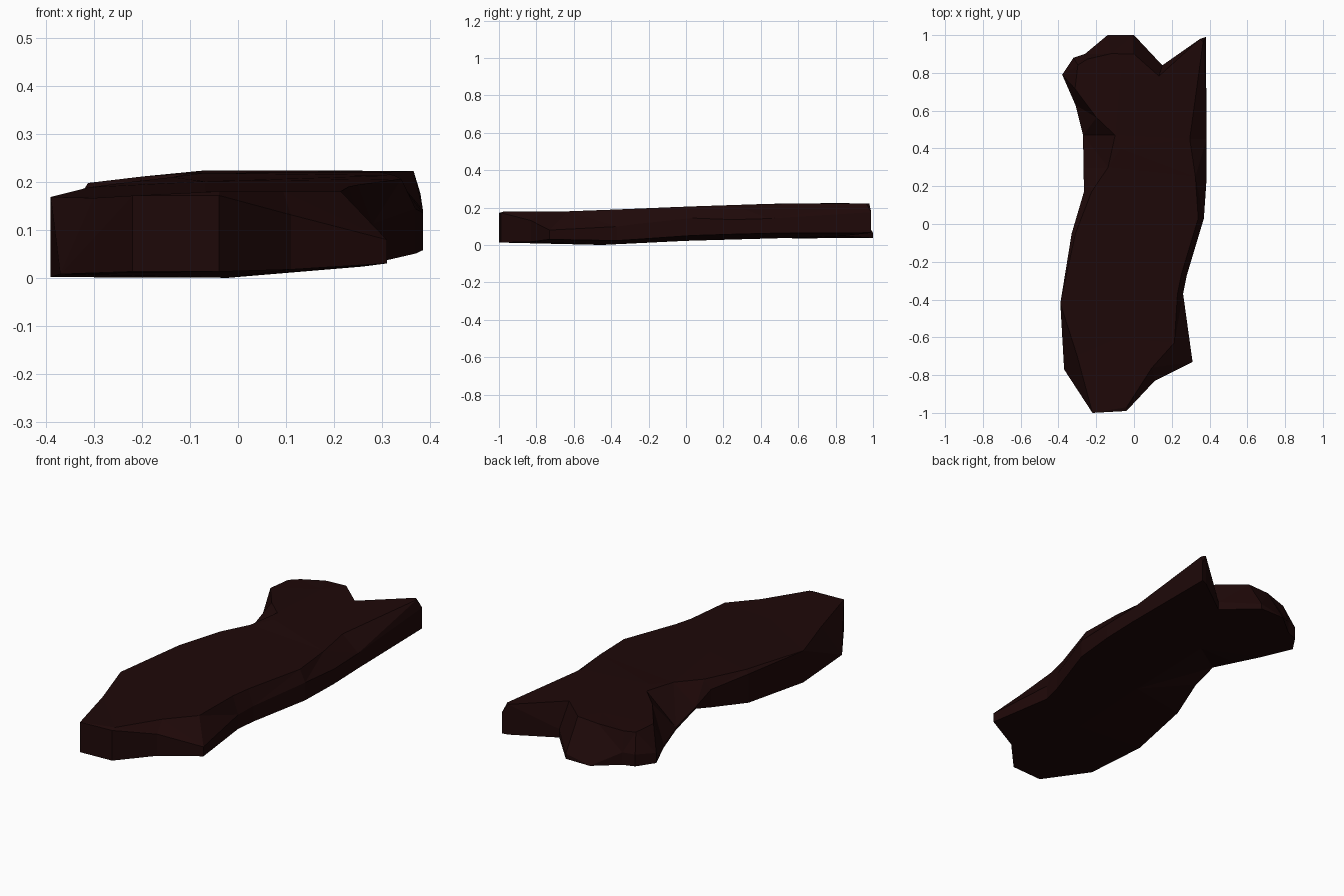
import bpy
import bmesh
from mathutils import Vector
from mathutils.geometry import delaunay_2d_cdt

default_cube = bpy.data.objects.get("Cube")
if default_cube:
    bpy.data.objects.remove(default_cube, do_unlink=True)


def make_material(name, colour):
    material = bpy.data.materials.new(name)
    material.use_nodes = True
    material.diffuse_color = colour
    shader = material.node_tree.nodes["Principled BSDF"]
    shader.inputs["Base Color"].default_value = colour
    shader.inputs["Roughness"].default_value = 0.9
    return material


def interpolate(profile, position):
    """Piecewise linear height along the length of the slab."""
    for (start, low), (end, high) in zip(profile, profile[1:]):
        if position <= end:
            factor = (position - start) / (end - start)
            return low + (high - low) * factor
    return profile[-1][1]


# Underside and upper surface heights along y
underside = [(-1, .013), (-.45, 0), (0, .022), (.5, .035), (1, .037)]
upperside = [(-1, .18), (-.6, .18), (0, .205), (.6, .225), (1, .222)]

# Outline: x, y, chamfer inset, fraction of the side that stays upright
outline = [
    (-.22, -1, 0, 1), (-.04, -.99, .02, .95), (.11, -.83, .07, .7),
    (.31, -.73, .14, .33), (.26, -.37, .03, .45), (.28, -.27, .03, .5),
    (.37, .03, .03, .6), (.385, .25, .06, .5), (.385, .45, .09, .5),
    (.38, .99, .03, .7), (.35, .98, 0, 1), (.15, .84, .06, .25),
    (0, 1, .1, .15), (-.14, 1, .1, 0), (-.26, .9, .03, .4),
    (-.32, .88, .045, .4), (-.38, .79, .1, .35), (-.31, .63, .13, .12),
    (-.27, .47, .17, .1), (-.267, .3, .13, .1), (-.265, .17, .04, .7),
    (-.33, -.05, .02, .9), (-.39, -.42, 0, 1), (-.37, -.77, .1, 0),
]

# Interior points that carry the crease of each broad face
top_ridge = [(-.07, y) for y in (-.6, -.1, .4, .8)]
bottom_ridge = [(-.02, y) for y in (-.45, 0, .5)]


def bottom_height(x, y):
    # The underside is hollowed at the left waist
    waist = max(0, 1 - abs(y - .3) / .25) * max(0, -x) * .28
    return interpolate(underside, y) + max(0, x) * .075 + waist


def top_height(x, y):
    slope = .06 + .07 * max(0, y)
    return interpolate(upperside, y) - max(0, -.07 - x) * slope


def fill_cap(mesh, ring, ridge, height):
    """Fill a ring with triangles that also pass through the ridge points."""
    verts = ring + [mesh.verts.new((x, y, height(x, y))) for x, y in ridge]
    flat = [v.co.xy for v in verts]
    result = delaunay_2d_cdt(flat, [], [list(range(len(ring)))], 1, 1e-5)
    for triangle in result[2]:
        mesh.faces.new([verts[result[3][i][0]] for i in triangle])


def build_slab(name, material):
    mesh = bmesh.new()
    bottom, middle, top = [], [], []
    for x, y, inset, upright in outline:
        edge = Vector((x, y))
        spine = Vector((x * .3, max(-.5, min(.5, y))))
        inner = edge + (spine - edge).normalized() * inset
        low = bottom_height(x, y)
        high = top_height(x, y)
        bottom.append(mesh.verts.new((x, y, low)))
        middle.append(mesh.verts.new((x, y, low + (high - low) * upright)))
        top.append(mesh.verts.new((inner.x, inner.y, top_height(*inner))))

    # Upright sides and chamfered rim
    for lower, upper in ((bottom, middle), (middle, top)):
        for i in range(len(lower)):
            j = (i + 1) % len(lower)
            mesh.faces.new((lower[i], lower[j], upper[j], upper[i]))

    # Broad upper and lower faces
    fill_cap(mesh, top, top_ridge, top_height)
    fill_cap(mesh, bottom, bottom_ridge, bottom_height)
    bmesh.ops.remove_doubles(mesh, verts=mesh.verts, dist=.0005)
    bmesh.ops.triangulate(mesh, faces=mesh.faces[:])
    bmesh.ops.recalc_face_normals(mesh, faces=mesh.faces[:])

    data = bpy.data.meshes.new(name)
    mesh.to_mesh(data)
    mesh.free()
    data.materials.append(material)
    slab = bpy.data.objects.new(name, data)
    bpy.context.collection.objects.link(slab)
    return slab


dark_brown = make_material("dark reddish brown", (.013, .0025, .0025, 1))
build_slab("broken_slab", dark_brown)
